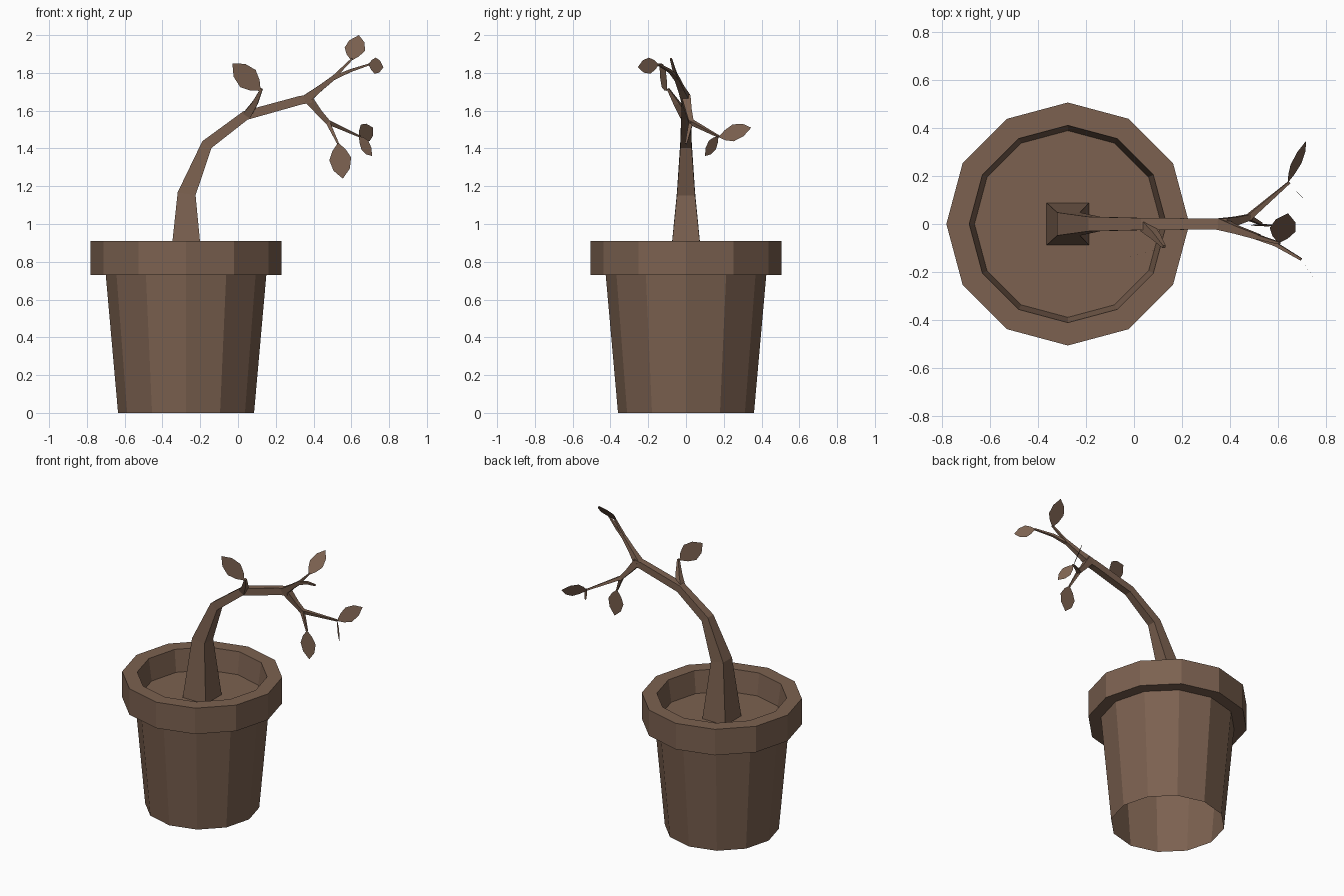
import bpy, bmesh, math
from mathutils import Vector

if "Cube" in bpy.data.objects:
    bpy.data.objects.remove(bpy.data.objects["Cube"])

brown = bpy.data.materials.new("brown")
brown.use_nodes = True
COLOUR = (0.2, 0.12, 0.08, 1)
brown.diffuse_color = COLOUR
brown.node_tree.nodes["Principled BSDF"].inputs["Base Color"].default_value = COLOUR

POT_X, SIDES, SOIL_Z = -0.275, 12, 0.76


def finish(name, bm, closed=True):
    if closed:
        bmesh.ops.recalc_face_normals(bm, faces=bm.faces)
    mesh = bpy.data.meshes.new(name)
    bm.to_mesh(mesh)
    bm.free()
    mesh.materials.append(brown)
    obj = bpy.data.objects.new(name, mesh)
    bpy.context.collection.objects.link(obj)
    return obj


def bridge(bm, a, b):
    n = len(a)
    for i in range(n):
        bm.faces.new((a[i], a[(i + 1) % n], b[(i + 1) % n], b[i]))


def lathe(name, profile):
    """Twelve-sided shell, open underneath, closed by its last ring."""
    bm = bmesh.new()
    rings = []
    for r, z in profile:
        angles = [math.tau * i / SIDES for i in range(SIDES)]
        rings.append([bm.verts.new((POT_X + r * math.cos(a), r * math.sin(a), z))
                      for a in angles])
    for a, b in zip(rings, rings[1:]):
        bridge(bm, a, b)
    bm.faces.new(rings[-1])
    return finish(name, bm, closed=False)


def limb(name, path):
    """Square tapered tube through (x, y, z, half width) points."""
    bm = bmesh.new()
    pts = [Vector(p[:3]) for p in path]
    rings = []
    for i, p in enumerate(pts):
        d = (pts[min(i + 1, len(pts) - 1)] - pts[max(i - 1, 0)]).normalized()
        if i == 0 and name == "trunk":
            d = Vector((0, 0, 1))
        side = Vector((0, 1, 0))
        side = (side - d * side.dot(d)).normalized()
        up = side.cross(d)
        h = path[i][3]
        rings.append([bm.verts.new(p + h * (s * side + u * up))
                      for s, u in ((-1, -1), (1, -1), (1, 1), (-1, 1))])
    for a, b in zip(rings, rings[1:]):
        bridge(bm, a, b)
    bm.faces.new(rings[0])
    bm.faces.new(rings[-1])
    return finish(name, bm)


LEAF_OUTLINE = ((0.2, 0.6), (0.45, 1.0), (0.75, 0.75))


def leaf(name, base, tip, normal, half):
    """Flat pointed leaf from base to tip."""
    bm = bmesh.new()
    base, tip = Vector(base), Vector(tip)
    across = Vector(normal).cross(tip - base).normalized() * half
    right = [base.lerp(tip, t) + across * w for t, w in LEAF_OUTLINE]
    left = [base.lerp(tip, t) - across * w for t, w in reversed(LEAF_OUTLINE)]
    bm.faces.new([bm.verts.new(p) for p in [base] + left[::-1] + [tip] + right[::-1]])
    return finish(name, bm, closed=False)


# Pot: tapered wall, overhanging rim, inner lip and soil
lathe("pot", [(0.36, 0), (0.425, 0.73), (0.505, 0.73), (0.505, 0.91),
              (0.41, 0.91), (0.388, SOIL_Z)])

# Trunk and branches
limb("trunk", [(POT_X, 0, SOIL_Z, 0.088), (-0.272, 0, 1.16, 0.048),
               (-0.165, 0, 1.42, 0.03), (0.04, 0, 1.575, 0.025),
               (0.33, 0, 1.655, 0.023), (0.39, 0, 1.665, 0.022)])
limb("short_branch", [(0.05, -0.01, 1.58, 0.022), (0.09, -0.05, 1.64, 0.015),
                      (0.125, -0.095, 1.715, 0.006)])
limb("upper_branch", [(0.36, 0, 1.66, 0.024), (0.43, -0.025, 1.715, 0.016),
                      (0.52, -0.055, 1.785, 0.011)])
limb("upper_twig", [(0.5, -0.05, 1.77, 0.01), (0.605, -0.08, 1.875, 0.005)])
limb("upper_outer_twig", [(0.5, -0.05, 1.77, 0.011), (0.59, -0.085, 1.81, 0.008),
                          (0.695, -0.147, 1.845, 0.005)])
limb("lower_branch", [(0.37, 0, 1.665, 0.024), (0.43, 0.015, 1.59, 0.016),
                      (0.485, 0.03, 1.53, 0.012)])
limb("lower_twig", [(0.475, 0.027, 1.54, 0.011), (0.53, 0, 1.425, 0.005)])
limb("lower_outer_twig", [(0.475, 0.027, 1.54, 0.012), (0.645, 0.173, 1.463, 0.005)])

# Leaves
leaf("short_branch_leaf", (0.12, -0.1, 1.705), (-0.03, -0.14, 1.85), (0.25, -0.95, 0), 0.062)
leaf("top_leaf", (0.6, -0.08, 1.865), (0.64, 0.045, 2.0), (0, -0.73, 0.68), 0.055)
leaf("outer_leaf", (0.69, -0.143, 1.845), (0.77, -0.255, 1.83), (0.82, 0.57, 0), 0.043)
leaf("lower_leaf", (0.53, 0, 1.43), (0.555, -0.01, 1.24), (0, -1, 0.05), 0.058)
leaf("hanging_leaf", (0.64, 0.172, 1.465), (0.71, 0.1, 1.36), (0.7, 0.7, 0), 0.035)
leaf("back_leaf", (0.64, 0.172, 1.46), (0.715, 0.345, 1.51), (0.85, -0.5, 0.4), 0.05)
